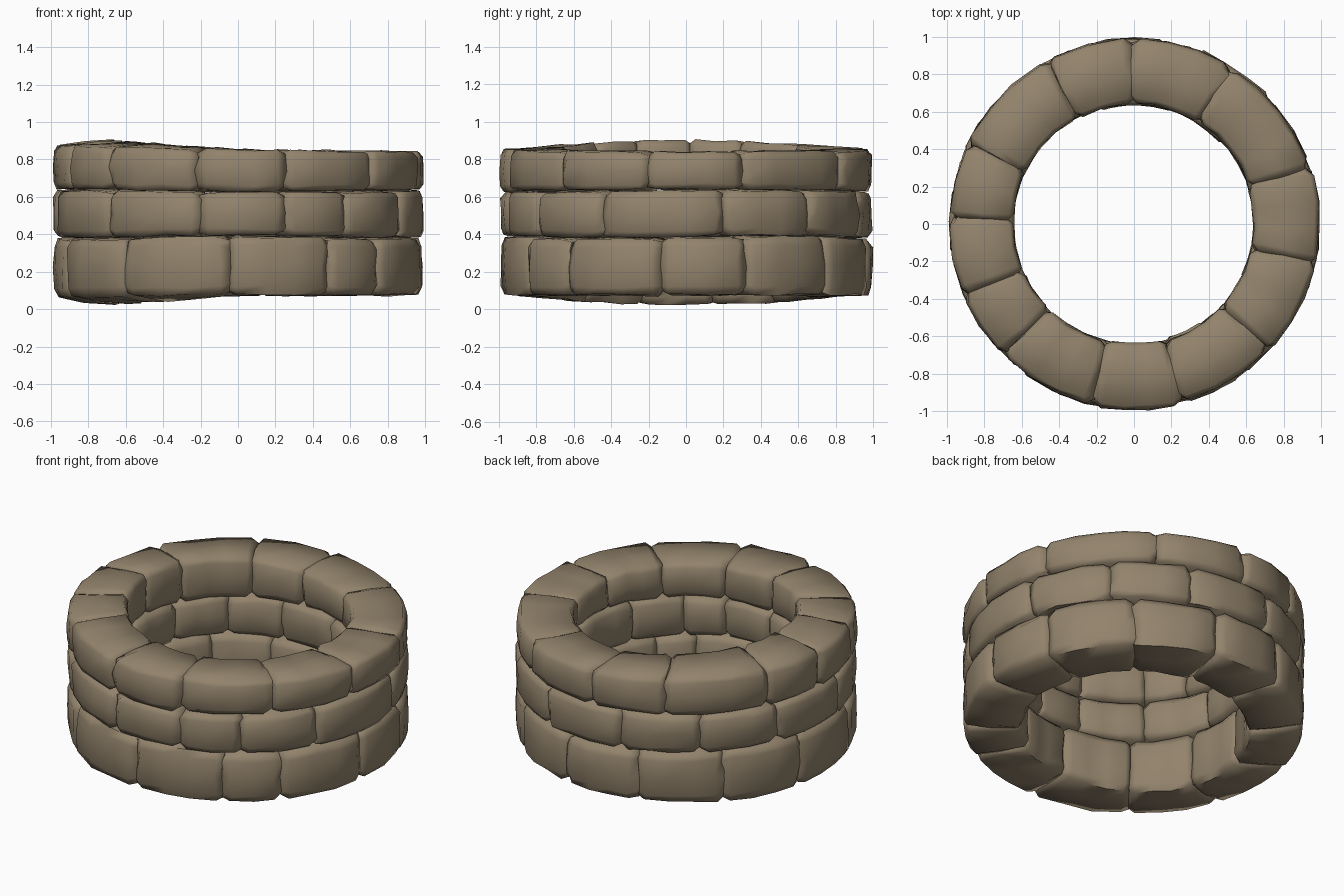
import bpy, bmesh, math, random

if "Cube" in bpy.data.objects:
    bpy.data.objects.remove(bpy.data.objects["Cube"])

random.seed(4)

stone = bpy.data.materials.new("tan_stone")
stone.diffuse_color = (0.29, 0.228, 0.15, 1)
stone.use_nodes = True
stone.node_tree.nodes["Principled BSDF"].inputs["Base Color"].default_value = stone.diffuse_color

R_IN, R_OUT = 0.645, 0.985

# Rounded cross-section of a stone: (radial 0..1, height 0..1)
PROFILE = [(0.95, 0.02), (1.0, 0.15), (1.01, 0.5), (1.0, 0.85), (0.94, 0.98), (0.5, 1.0),
           (0.07, 0.99), (0.0, 0.86), (0.0, 0.5), (0.0, 0.14), (0.07, 0.01), (0.5, 0.0)]


def left(a):
    return max(0.0, -math.cos(a))


# Height surfaces between the courses, as functions of angle and radial position
def ground(a, u):
    return 0.072 - 0.012 * left(a) - 0.045 * left(a) * (1 - u)


def seam_low(a, u):
    return 0.385 + 0.008 * math.sin(3 * a)


def seam_high(a, u):
    return 0.632 + 0.006 * math.sin(2 * a + 1)


def rim(a, u):
    return 0.855 - 0.012 * math.cos(a) + 0.012 * left(a) + 0.028 * left(a) * (1 - u)


def make_stone(name, a0, a1, low, high):
    bm = bmesh.new()
    span = a1 - a0
    steps = max(2, round(span / math.radians(11)))
    edge = math.radians(2.6)
    # Narrow end sections, full middle sections
    cuts = [(a0 - 0.004, 0.035)]
    cuts += [(a0 + edge + (span - 2 * edge) * i / steps, 0.0) for i in range(steps + 1)]
    cuts += [(a1 + 0.004, 0.035)]
    tone = random.uniform(-0.006, 0.008)
    rings = []
    for a, shrink in cuts:
        ring = []
        for u, v in PROFILE:
            z0, z1 = low(a, u), high(a, u)
            r = R_IN + (R_OUT - R_IN) * u
            z = z0 + (z1 - z0) * v
            r += shrink * (0.5 - u) * 1.5 + random.uniform(-0.007, 0.007)
            r += tone * (1 if u > 0.5 else -1)
            z += shrink * (0.5 - v) + random.uniform(-0.006, 0.006)
            b = a + random.uniform(-0.012, 0.012)
            ring.append(bm.verts.new((r * math.cos(b), r * math.sin(b), z)))
        rings.append(ring)
    n = len(PROFILE)
    for p, q in zip(rings, rings[1:]):
        for i in range(n):
            j = (i + 1) % n
            bm.faces.new((p[i], p[j], q[j], q[i]))
    bm.faces.new(rings[0])
    bm.faces.new(rings[-1][::-1])
    bmesh.ops.recalc_face_normals(bm, faces=bm.faces)
    me = bpy.data.meshes.new(name)
    bm.to_mesh(me)
    bm.free()
    me.materials.append(stone)
    ob = bpy.data.objects.new(name, me)
    bpy.context.collection.objects.link(ob)
    return ob


# Joint angles of each course, in degrees from +x
COURSES = [
    ("bottom_stone", ground, seam_low, [-160, -128, -93, -60, -40, -8, 19, 50, 80, 108, 138, 168]),
    ("middle_stone", seam_low, seam_high, [-135, -102, -75, -54, -27, 12, 42, 70, 102, 130, 158, 190]),
    ("top_stone", seam_high, rim, [-135, -103, -75, -43, -12, 18, 58, 91, 118, 154, 178, 203]),
]

stones = []
for name, low, high, joints in COURSES:
    ends = joints[1:] + [joints[0] + 360]
    for k, (j0, j1) in enumerate(zip(joints, ends)):
        stones.append(make_stone(f"{name}_{k + 1}", math.radians(j0), math.radians(j1), low, high))

# Soft, worn shading with sharp joints
bpy.ops.object.select_all(action='DESELECT')
for ob in stones:
    ob.select_set(True)
bpy.context.view_layer.objects.active = stones[0]
bpy.ops.object.shade_smooth_by_angle(angle=math.radians(65))
